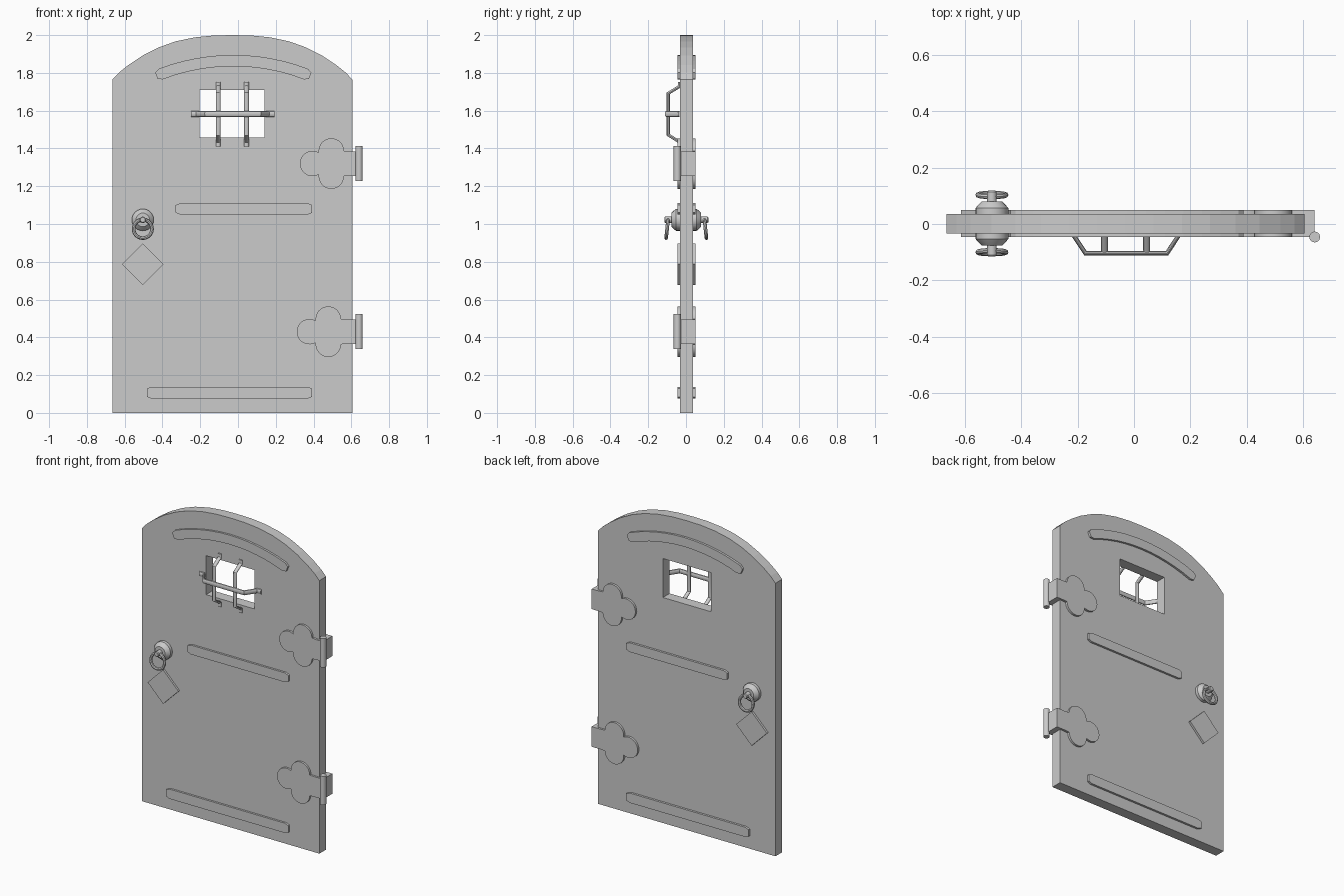
import bpy, bmesh, math
from mathutils import Vector, Matrix

if "Cube" in bpy.data.objects:
    bpy.data.objects.remove(bpy.data.objects["Cube"])

FRONT, BACK = -0.033, 0.036      # door faces
PF, PB = -0.046, 0.050           # raised fitting faces


def finish(name, bm, smooth=False):
    bmesh.ops.recalc_face_normals(bm, faces=bm.faces)
    me = bpy.data.meshes.new(name)
    bm.to_mesh(me)
    bm.free()
    ob = bpy.data.objects.new(name, me)
    bpy.context.collection.objects.link(ob)
    bpy.ops.object.select_all(action='DESELECT')
    ob.select_set(True)
    bpy.context.view_layer.objects.active = ob
    if smooth:
        bpy.ops.object.shade_smooth_by_angle(angle=math.radians(35))
    return ob


def prism(name, pts, y0, y1, smooth=False):
    """Extrude an x/z outline along y."""
    bm = bmesh.new()
    f = bm.faces.new([bm.verts.new((x, y0, z)) for x, z in pts])
    r = bmesh.ops.extrude_face_region(bm, geom=[f])
    vs = [v for v in r['geom'] if isinstance(v, bmesh.types.BMVert)]
    bmesh.ops.translate(bm, verts=vs, vec=(0, y1 - y0, 0))
    return finish(name, bm, smooth)


def loft(name, rings, closed=False, smooth=True):
    """Skin a list of equal-length point rings."""
    bm = bmesh.new()
    vr = [[bm.verts.new(p) for p in r] for r in rings]
    n = len(rings[0])
    for i in range(len(vr) if closed else len(vr) - 1):
        a, b = vr[i], vr[(i + 1) % len(vr)]
        for j in range(n):
            bm.faces.new((a[j], a[(j + 1) % n], b[(j + 1) % n], b[j]))
    if not closed:
        bm.faces.new(vr[0])
        bm.faces.new(vr[-1])
    return finish(name, bm, smooth)


def arc(cx, cz, r, a0, a1, n):
    return [(cx + r * math.cos(math.radians(a0 + (a1 - a0) * i / n)),
             cz + r * math.sin(math.radians(a0 + (a1 - a0) * i / n))) for i in range(n + 1)]


# Arched door slab with a window opening
cx = -0.03
half = [(0.635, 0), (0.635, 1.765), (0.6, 1.802), (0.55, 1.842), (0.475, 1.892), (0.39, 1.935),
        (0.3, 1.967), (0.2, 1.988), (0.1, 1.998)]
outline = [(cx + x, z) for x, z in half] + [(cx, 2.0)] + [(cx - x, z) for x, z in reversed(half)]
cutter = prism("window_cutter", [(-0.205, 1.458), (0.14, 1.458), (0.14, 1.71), (-0.205, 1.71)], -0.2, 0.2)
cutter.hide_render = True
door = prism("door_slab", outline, FRONT, BACK)
mod = door.modifiers.new("window", 'BOOLEAN')
mod.operation, mod.object, mod.solver = 'DIFFERENCE', cutter, 'EXACT'
bpy.ops.object.modifier_apply(modifier=mod.name)
bpy.data.objects.remove(cutter, do_unlink=True)


# Straight straps with clipped corners
def strap(name, x0, x1, z0, z1):
    a, b = 0.025, 0.01
    prism(name, [(x0 + a, z0), (x1 - a, z0), (x1, z0 + b), (x1, z1 - b),
                 (x1 - a, z1), (x0 + a, z1), (x0, z1 - b), (x0, z0 + b)], PF, PB)


strap("middle_strap", -0.33, 0.393, 1.05, 1.11)
strap("bottom_strap", -0.483, 0.393, 0.075, 0.138)

# Curved top strap
sx, R = -0.025, 1.1
zc = 1.895 - R
a = math.degrees(math.asin(0.395 / R))
ri = R - 0.06
top = arc(sx, zc, R, 90 - a, 90 + a, 12)
ends = lambda s: [(sx + s * (R - d) * math.sin(math.radians(a + 1.3)),
                   zc + (R - d) * math.cos(math.radians(a + 1.3))) for d in (0.012, 0.048)]
prism("top_strap", top + ends(-1) + arc(sx, zc, ri, 90 + a, 90 - a, 12) + ends(1)[::-1], PF, PB)

# Diamond lock plate
kx = -0.504
prism("lock_plate", [(kx + 0.11, 0.787), (kx, 0.897), (kx - 0.11, 0.787), (kx, 0.677)], PF, PB)

# Trefoil hinges wrapping the edge, each with a barrel
for label, hx, hz in (("upper", 0.494, 1.32), ("lower", 0.478, 0.43)):
    r = 0.067
    pts = ([(0.64, hz + 0.065), (hx + 0.1, hz + 0.065)] + arc(hx, hz + 0.067, r, 0, 187, 16)
           + arc(hx - 0.1, hz, r, 60, 300, 18) + arc(hx, hz - 0.067, r, 173, 360, 16)
           + [(hx + 0.1, hz - 0.065), (0.64, hz - 0.065)])
    prism(label + "_hinge", pts, PF, PB, True)
    circ = arc(0.641, -0.046, 0.019, 0, 345, 23)
    loft(label + "_hinge_barrel", [[(x, y, hz + d) for x, y in circ] for d in (-0.093, 0.093)])


# Window bars: flat feet on the door, bowed outward
def bar(name, side, fixed, u, reach, w, t, y_out):
    (u0, u1, u2), (u3, u4, u5) = u, reach
    yf = FRONT - 0.002
    path = [(u0, yf), (u1, yf), (u2, y_out), (u3, y_out), (u4, yf), (u5, yf)]
    rings = []
    for i, p in enumerate(path):
        p = Vector(p)
        d0 = (p - Vector(path[i - 1])).normalized() if i else None
        d1 = (Vector(path[i + 1]) - p).normalized() if i < 5 else None
        d0, d1 = d0 or d1, d1 or d0
        d = (d0 + d1).normalized()
        nrm = Vector((-d.y, d.x)) / max(0.5, d.dot(d0))
        ring = []
        for k in range(12):
            ang = 2 * math.pi * k / 12
            q = p + nrm * t * math.sin(ang)
            s = fixed + w * math.cos(ang)
            ring.append((q.x, q.y, s) if side == 'X' else (s, q.y, q.x))
        rings.append(ring)
    loft(name, rings)


for i, x in enumerate((-0.105, 0.045)):
    bar("vertical_bar_%d" % (i + 1), 'Z', x, (1.41, 1.435, 1.472), (1.692, 1.728, 1.752), 0.0125, 0.008, -0.094)
bar("horizontal_bar", 'X', 1.583, (-0.25, -0.218, -0.172), (0.117, 0.162, 0.192), 0.016, 0.008, -0.104)

# Ring pulls on both faces: rosette, post and hanging ring
for label, s, y0 in (("front", -1, FRONT), ("back", 1, BACK)):
    kz = 1.022
    prof = [(0.058, -0.005), (0.058, 0.02), (0.05, 0.03), (0.036, 0.044)]
    loft(label + "_rosette", [[(x, y0 + s * d, z) for x, z in arc(kx, kz, r, 0, 345, 23)] for r, d in prof])
    post = [(0.017, 0.03), (0.017, 0.077), (0.013, 0.082)]
    loft(label + "_post", [[(x, y0 + s * d, z) for x, z in arc(kx, kz, r, 0, 337.5, 15)] for r, d in post])
    m = Matrix.Translation((kx, y0 + s * 0.067, 0.974)) @ Matrix.Rotation(s * math.radians(6), 4, 'X')
    rings = []
    for i in range(32):
        t = 2 * math.pi * i / 32
        rings.append([m @ Vector((r * math.cos(t), y, r * math.sin(t)))
                      for r, y in arc(0.049, 0, 0.0095, 0, 315, 7)])
    loft(label + "_pull_ring", rings, closed=True)
